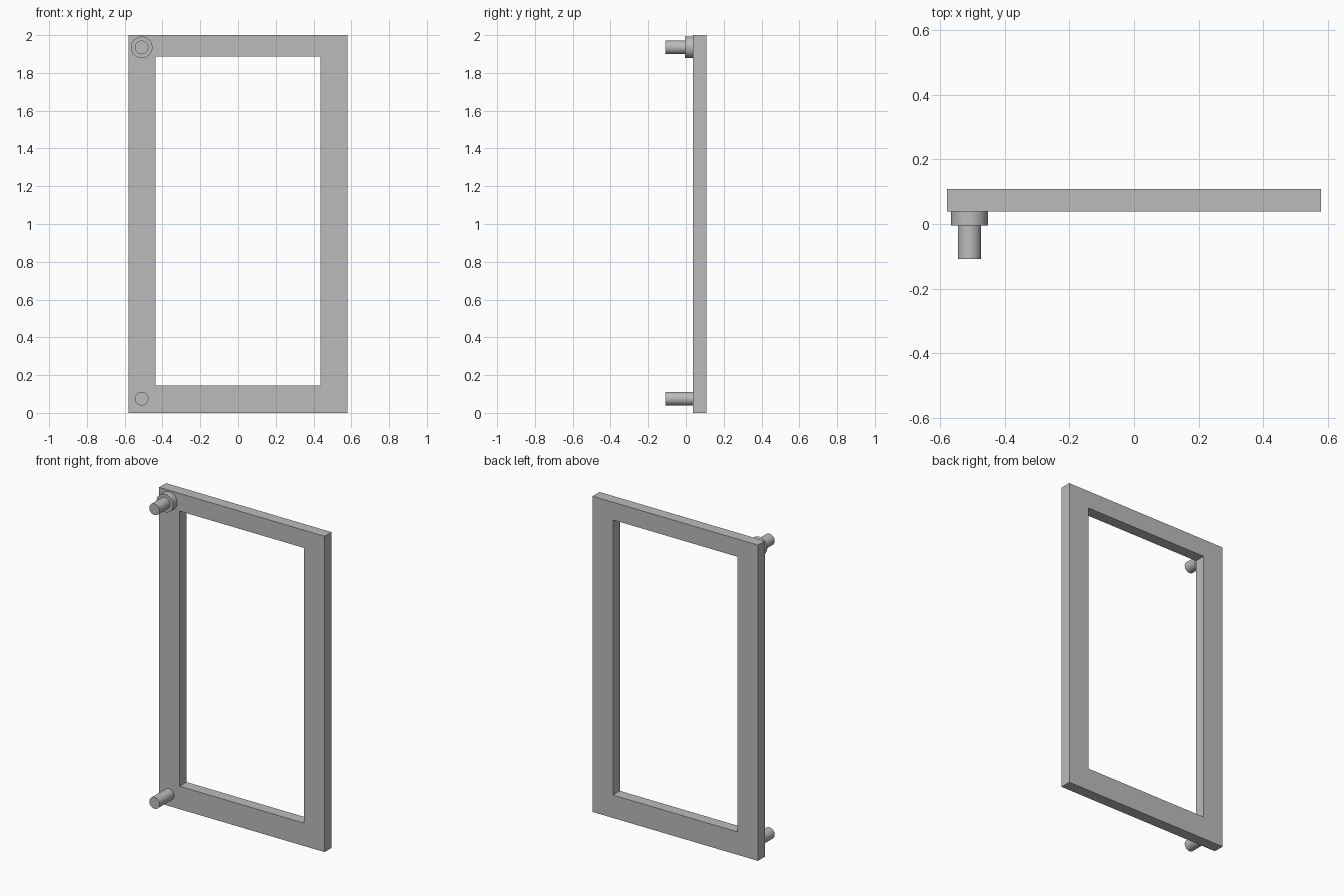
import bpy
import bmesh
import math
from mathutils import Matrix

cube = bpy.data.objects.get("Cube")
if cube:
    bpy.data.objects.remove(cube, do_unlink=True)

grey = bpy.data.materials.new("plain grey")
grey.use_nodes = True
colour = (0.5, 0.5, 0.5, 1)
grey.diffuse_color = colour
grey.node_tree.nodes["Principled BSDF"].inputs["Base Color"].default_value = colour

BACK, FACE = 0.108, 0.038
PEG_X = -0.51


def add_object(name, bm):
    bmesh.ops.recalc_face_normals(bm, faces=bm.faces[:])
    mesh = bpy.data.meshes.new(name)
    bm.to_mesh(mesh)
    bm.free()
    mesh.materials.append(grey)
    obj = bpy.data.objects.new(name, mesh)
    bpy.context.collection.objects.link(obj)
    return obj


def rectangle(bm, half_width, bottom, top):
    corners = ((-half_width, bottom), (half_width, bottom), (half_width, top), (-half_width, top))
    return [bm.verts.new((x, FACE, z)) for x, z in corners]


def cylinder(name, radius, front, z):
    bm = bmesh.new()
    turn = Matrix.Translation((PEG_X, (front + FACE) / 2, z)) @ Matrix.Rotation(math.pi / 2, 4, "X")
    bmesh.ops.create_cone(bm, cap_ends=True, segments=48, radius1=radius, radius2=radius,
                          depth=FACE - front, matrix=turn)
    obj = add_object(name, bm)
    bpy.ops.object.select_all(action="DESELECT")
    obj.select_set(True)
    bpy.context.view_layer.objects.active = obj
    bpy.ops.object.shade_smooth_by_angle(angle=math.radians(30))


# Door frame: a ring between two rectangles, extruded to the back
bm = bmesh.new()
outer = rectangle(bm, 0.58, 0, 2)
inner = rectangle(bm, 0.436, 0.145, 1.888)
ring = []
for i in range(4):
    j = (i + 1) % 4
    ring.append(bm.faces.new((outer[i], outer[j], inner[j], inner[i])))
extruded = bmesh.ops.extrude_face_region(bm, geom=ring, use_keep_orig=True)["geom"]
moved = [v for v in extruded if isinstance(v, bmesh.types.BMVert)]
bmesh.ops.translate(bm, verts=moved, vec=(0, BACK - FACE, 0))
# Merge the mitred faces into flat sheets split only where needed
add_object("frame", bm)

# Hinge pegs, the upper one with a collar
cylinder("lower_peg", 0.036, -0.108, 0.075)
cylinder("upper_peg", 0.036, -0.108, 1.935)
cylinder("upper_collar", 0.057, -0.004, 1.935)
